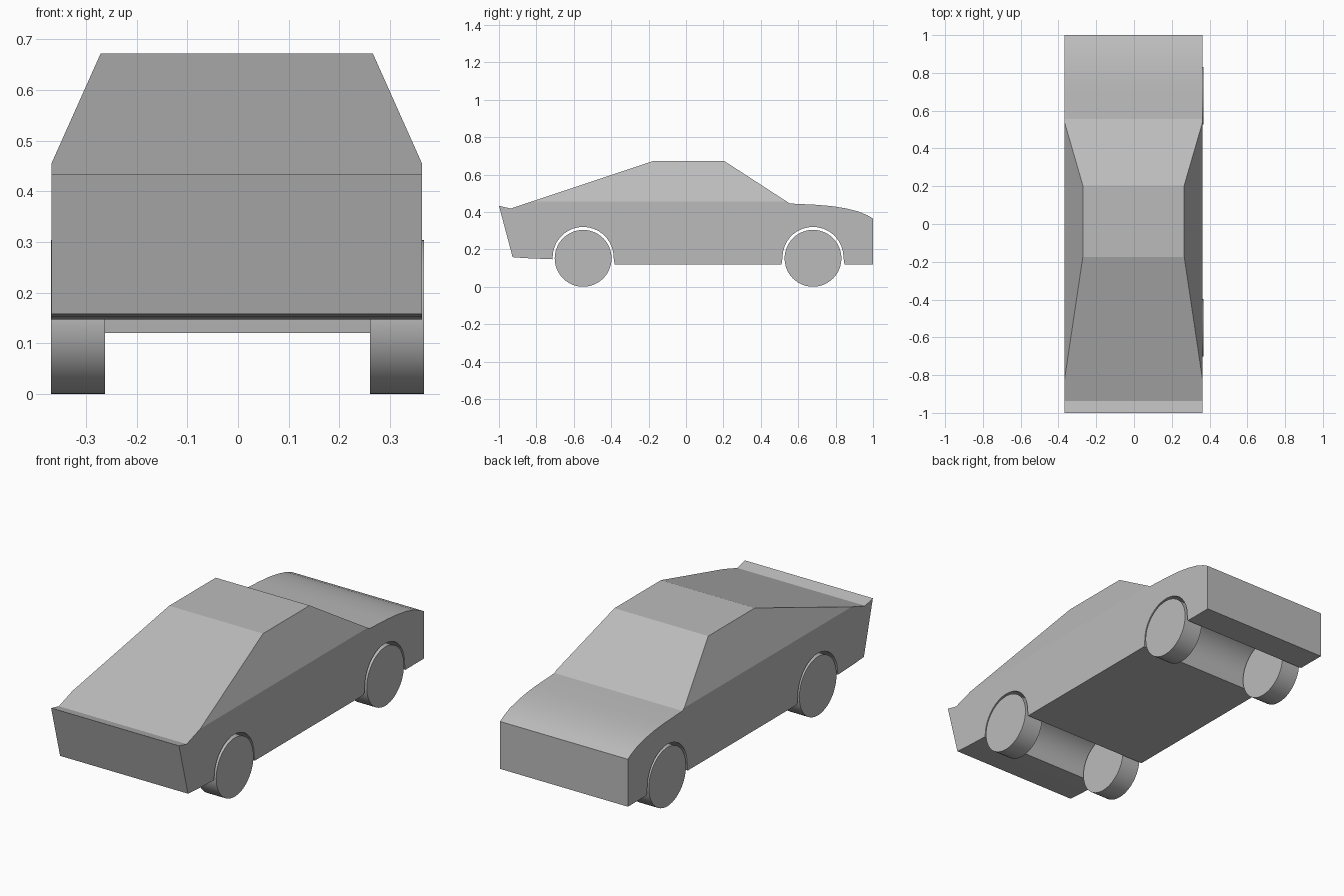
import bpy, bmesh, math
from mathutils import Vector

cube = bpy.data.objects.get("Cube")
if cube:
    bpy.data.objects.remove(cube, do_unlink=True)

grey = bpy.data.materials.new("plain grey")
grey.use_nodes = True
COLOUR = (0.5, 0.5, 0.5, 1)
grey.diffuse_color = COLOUR
grey.node_tree.nodes["Principled BSDF"].inputs["Base Color"].default_value = COLOUR

LEFT, RIGHT = 0.363, -0.368      # body sides
BELT, ROOF = 0.455, 0.672        # heights where the cabin starts and ends
REAR_AXLE, FRONT_AXLE = -0.55, 0.679
WHEEL_R = 0.152


def finish(bm, name):
    """Turn a bmesh into a smooth object with sharp creases."""
    bmesh.ops.recalc_face_normals(bm, faces=bm.faces)
    mesh = bpy.data.meshes.new(name)
    bm.to_mesh(mesh)
    bm.free()
    mesh.materials.append(grey)
    ob = bpy.data.objects.new(name, mesh)
    bpy.context.collection.objects.link(ob)
    bpy.ops.object.select_all(action='DESELECT')
    ob.select_set(True)
    bpy.context.view_layer.objects.active = ob
    bpy.ops.object.shade_smooth_by_angle(angle=math.radians(15))
    return ob


def arch(y, z=0.157, r=0.163, steps=18):
    """Wheel arch outline, running towards +y."""
    return [(y - r * math.cos(math.pi * i / steps), z + r * math.sin(math.pi * i / steps))
            for i in range(steps + 1)]


# Body: side outline extruded across the width
outline = [(-1, 0.433), (-0.927, 0.158), (-0.86, 0.153), (-0.715, 0.147)]
outline += arch(REAR_AXLE) + [(-0.382, 0.12), (0.511, 0.12)]
outline += arch(FRONT_AXLE) + [(0.847, 0.12), (1, 0.12)]
outline += [(1, 0.365), (0.97, 0.382), (0.92, 0.403), (0.85, 0.42), (0.78, 0.431), (0.7, 0.438),
            (0.555, 0.445), (0.205, ROOF), (-0.175, ROOF), (-0.937, 0.418)]

bm = bmesh.new()
side = bm.faces.new([bm.verts.new((RIGHT, y, z)) for y, z in outline])
grown = bmesh.ops.extrude_face_region(bm, geom=[side])
bmesh.ops.translate(bm, vec=(LEFT - RIGHT, 0, 0),
                    verts=[v for v in grown["geom"] if isinstance(v, bmesh.types.BMVert)])

# Slope the cabin sides inwards above the belt line
lean, rise = 0.097, ROOF - BELT
for x, sign in ((LEFT, 1), (RIGHT, -1)):
    cut = bmesh.ops.bisect_plane(bm, geom=bm.verts[:] + bm.edges[:] + bm.faces[:],
                                 plane_co=(x, 0, BELT), plane_no=Vector((sign * rise, 0, lean)),
                                 clear_outer=True)
    rim = [e for e in cut["geom_cut"] if isinstance(e, bmesh.types.BMEdge)]
    bmesh.ops.contextual_create(bm, geom=rim)
body = finish(bm, "body")

# Let the lower tail edge blend softly into the underside
sharp = body.data.attributes.get("sharp_edge")
for edge in body.data.edges:
    a, b = (body.data.vertices[i].co for i in edge.vertices)
    if sharp and all(abs(p.y + 0.927) < 0.002 and p.z < 0.2 for p in (a, b)):
        sharp.data[edge.index].value = False

# Wheels
for end, y in (("rear", REAR_AXLE), ("front", FRONT_AXLE)):
    for hand, x in (("left", 0.3135), ("right", -0.3155)):
        bm = bmesh.new()
        bmesh.ops.create_cone(bm, cap_ends=True, segments=48, radius1=WHEEL_R,
                              radius2=WHEEL_R, depth=0.107)
        for v in bm.verts:
            v.co = Vector((v.co.z + x, v.co.y + y, v.co.x + WHEEL_R))
        finish(bm, f"{end}_{hand}_wheel")
